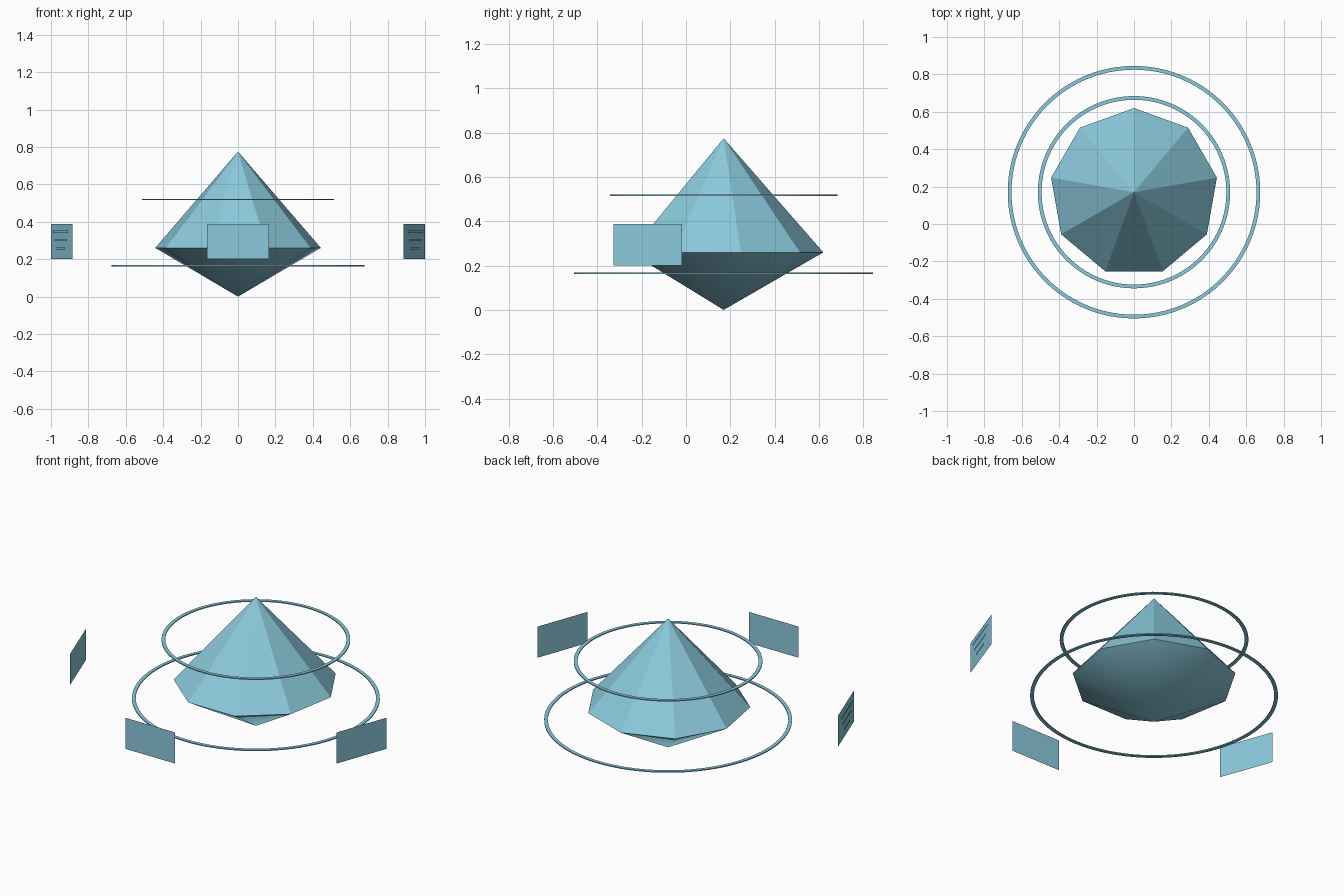
import bpy, bmesh, math
from mathutils import Matrix, Vector

if "Cube" in bpy.data.objects:
    bpy.data.objects.remove(bpy.data.objects["Cube"])

CENTRE_Y = 0.17   # axis shared by crystal, rings and panels

ice_blue = bpy.data.materials.new("ice blue")
ice_blue.diffuse_color = (0.26, 0.59, 0.72, 1.0)
ice_blue.use_nodes = True
ice_blue.node_tree.nodes["Principled BSDF"].inputs["Base Color"].default_value = ice_blue.diffuse_color


def make_object(name, bm):
    """Turn a bmesh into a coloured object with smooth shading below 30 degrees."""
    mesh = bpy.data.meshes.new(name)
    bm.to_mesh(mesh)
    bm.free()
    mesh.materials.append(ice_blue)
    obj = bpy.data.objects.new(name, mesh)
    bpy.context.collection.objects.link(obj)
    bpy.ops.object.select_all(action='DESELECT')
    obj.select_set(True)
    bpy.context.view_layer.objects.active = obj
    bpy.ops.object.shade_smooth_by_angle(angle=math.radians(30))
    return obj


def spun(name, profile, sides, closed):
    """Sweep an (r, z) profile round the shared axis, starting at the back."""
    bm = bmesh.new()
    verts = [bm.verts.new((0, r, z)) for r, z in profile]
    pairs = list(zip(verts, verts[1:]))
    if closed:
        pairs.append((verts[-1], verts[0]))
    edges = [bm.edges.new(p) for p in pairs]
    bmesh.ops.spin(bm, geom=verts + edges, cent=(0, 0, 0), axis=(0, 0, 1),
                   angle=math.tau, steps=sides, use_merge=False)
    bmesh.ops.remove_doubles(bm, verts=bm.verts, dist=0.0005)
    bmesh.ops.recalc_face_normals(bm, faces=bm.faces)
    bmesh.ops.translate(bm, verts=bm.verts, vec=(0, CENTRE_Y, 0))
    return make_object(name, bm)


def add_rect(bm, width, z_low, z_high, y):
    """Upright rectangle facing -y."""
    w = width / 2
    bm.faces.new([bm.verts.new(p) for p in
                  ((-w, y, z_low), (w, y, z_low), (w, y, z_high), (-w, y, z_high))])


def place_round_axis(bm, degrees):
    """Turn a front-facing part round the shared axis."""
    bm.transform(Matrix.Translation(Vector((0, CENTRE_Y, 0)))
                 @ Matrix.Rotation(math.radians(degrees), 4, 'Z'))


# Nine-sided crystal: tall upper pyramid, shallow lower one
spun("crystal", [(0, 0), (0.45, 0.26), (0, 0.775)], 9, False)

# Thin flat rings floating round the crystal
for name, outer, z in (("upper_ring", 0.514, 0.518), ("lower_ring", 0.675, 0.165)):
    inner, h = outer - 0.02, 0.003
    spun(name, [(inner, z - h), (outer, z - h), (outer, z + h), (inner, z + h)], 96, True)

# Three floating panels, each with three raised bars on the outer face
for side, angle in (("left", -70), ("front", 0), ("right", 70)):
    bm = bmesh.new()
    add_rect(bm, 0.33, 0.20, 0.387, -1.003)
    place_round_axis(bm, angle)
    make_object(side + "_panel", bm)

    bm = bmesh.new()
    for width, z in ((0.235, 0.346), (0.19, 0.303), (0.13, 0.258)):
        add_rect(bm, width, z - 0.006, z + 0.006, -1.009)
    place_round_axis(bm, angle)
    make_object(side + "_panel_bars", bm)
